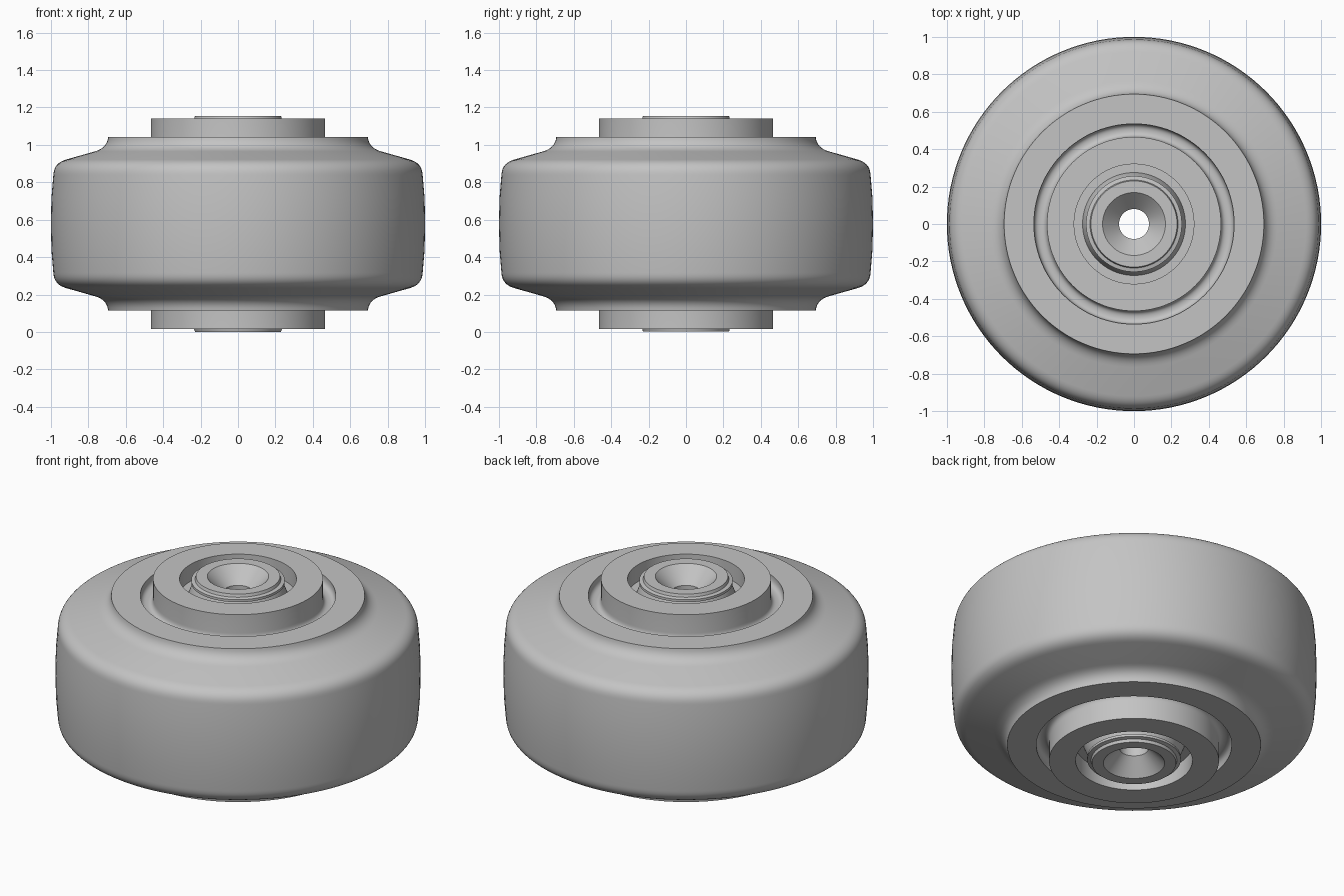
import bpy, bmesh, math
from mathutils import Vector

cube = bpy.data.objects.get("Cube")
if cube:
    bpy.data.objects.remove(cube, do_unlink=True)

MID = 0.578       # height of the wheel's symmetry plane
SEGMENTS = 128

grey = bpy.data.materials.new("plain grey")
grey.use_nodes = True
grey.diffuse_color = (0.55, 0.55, 0.55, 1)
grey.node_tree.nodes["Principled BSDF"].inputs["Base Color"].default_value = grey.diffuse_color


def fillet(start, corner, end, steps=8):
    """Rounded corner between two profile points."""
    a, b, c = Vector(start), Vector(corner), Vector(end)
    pts = []
    for i in range(steps + 1):
        t = i / steps
        p = a * (1 - t) ** 2 + b * 2 * t * (1 - t) + c * t ** 2
        pts.append((p.x, p.y))
    return pts


def lathe(name, half):
    """Mirror a half profile (radius, height above middle) and spin it."""
    loop = half + [(r, -h) for r, h in reversed(half) if h > 0]
    bm = bmesh.new()
    rings = []
    for k in range(SEGMENTS):
        a = 2 * math.pi * k / SEGMENTS
        rings.append([bm.verts.new((r * math.cos(a), r * math.sin(a), h)) for r, h in loop])
    n = len(loop)
    for k in range(SEGMENTS):
        p, q = rings[k], rings[(k + 1) % SEGMENTS]
        for i in range(n):
            j = (i + 1) % n
            bm.faces.new((p[i], q[i], q[j], p[j]))
    bmesh.ops.recalc_face_normals(bm, faces=bm.faces)
    mesh = bpy.data.meshes.new(name)
    bm.to_mesh(mesh)
    bm.free()
    mesh.materials.append(grey)
    obj = bpy.data.objects.new(name, mesh)
    obj.location.z = MID
    bpy.context.collection.objects.link(obj)
    bpy.ops.object.select_all(action='DESELECT')
    obj.select_set(True)
    bpy.context.view_layer.objects.active = obj
    bpy.ops.object.shade_smooth_by_angle(angle=math.radians(32))
    return obj


# Crowned tyre with rounded shoulders and a raised collar
lathe("tyre",
      [(1.0, 0), (0.997, 0.14), (0.987, 0.26)]
      + fillet((0.986, 0.27), (0.98, 0.325), (0.92, 0.343))
      + fillet((0.765, 0.387), (0.70, 0.405), (0.694, 0.463))
      + [(0.535, 0.463), (0.535, 0)])

# Hub with a rounded groove around it and a recess for the sleeve
lathe("hub",
      [(0.535, 0), (0.535, 0.45)]
      + fillet((0.535, 0.45), (0.535, 0.41), (0.50, 0.41))
      + fillet((0.50, 0.41), (0.465, 0.41), (0.465, 0.45))[1:]
      + [(0.465, 0.562), (0.32, 0.562), (0.32, 0.46), (0.27, 0.46), (0.27, 0)])

# Axle sleeve with flared foot, lip and countersunk bore
lathe("axle_sleeve",
      [(0.275, 0), (0.275, 0.46), (0.245, 0.535), (0.256, 0.54), (0.256, 0.555),
       (0.235, 0.56), (0.23, 0.577), (0.168, 0.577), (0.08, 0.485), (0.08, 0)])
